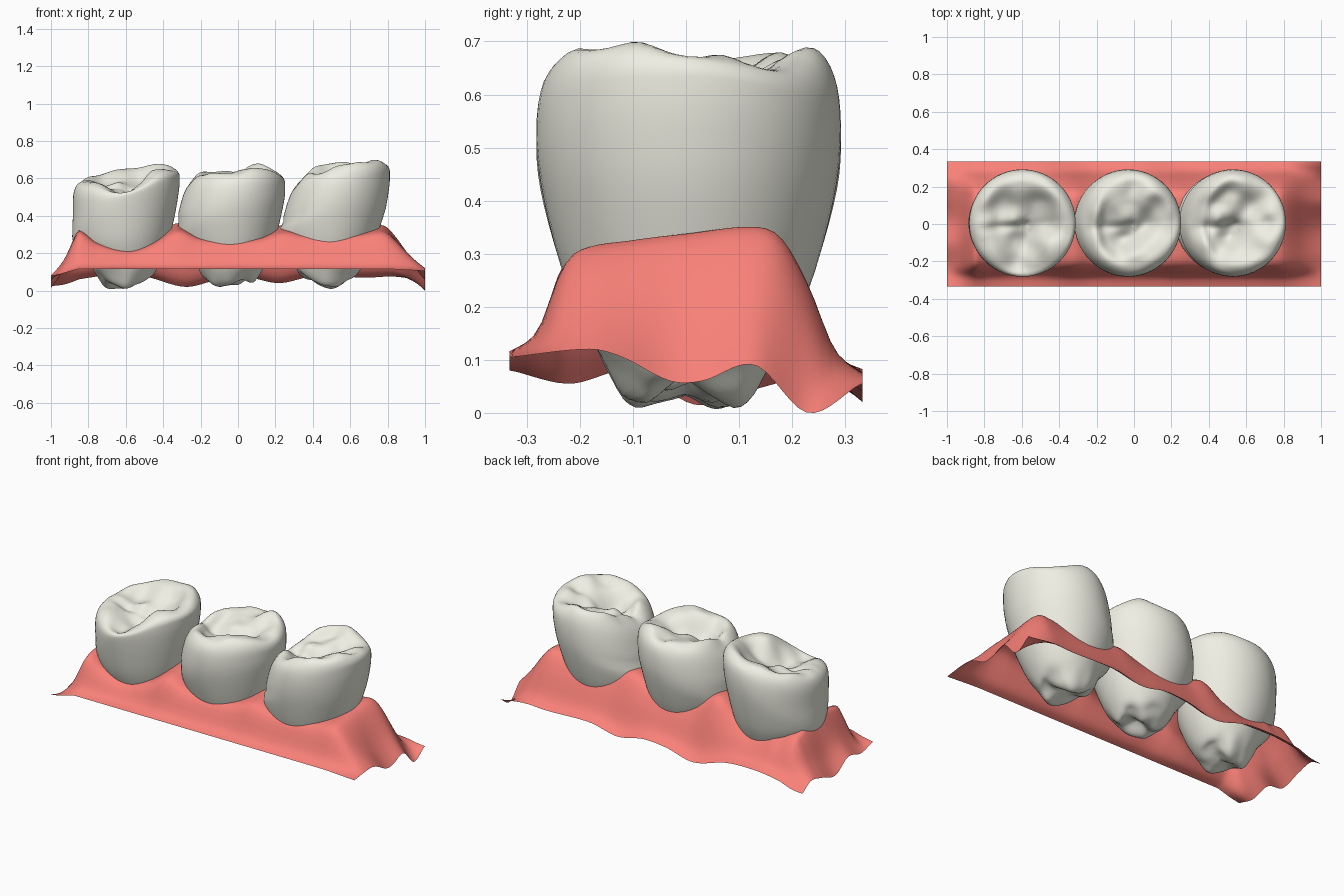
import bpy, math
from mathutils import noise, Vector

if "Cube" in bpy.data.objects:
    bpy.data.objects.remove(bpy.data.objects["Cube"])

def curve(pts, t):
    """Smooth interpolation through (x, value) points."""
    if t <= pts[0][0]:
        return pts[0][1]
    n = len(pts)
    for i in range(n - 1):
        (a, p), (b, q) = pts[i], pts[i + 1]
        if t <= b:
            s = lambda j: (pts[min(j + 1, n - 1)][1] - pts[max(j - 1, 0)][1]) / (pts[min(j + 1, n - 1)][0] - pts[max(j - 1, 0)][0])
            h, u = b - a, (t - a) / (b - a)
            return ((2*u**3 - 3*u*u + 1)*p + (u**3 - 2*u*u + u)*h*s(i)
                    + (3*u*u - 2*u**3)*q + (u**3 - u*u)*h*s(i + 1))
    return pts[-1][1]

def around(vals, ang):
    """Periodic interpolation of evenly spaced values around a circle."""
    n = len(vals)
    pts = [(i, vals[i % n]) for i in range(-2, n + 3)]
    return curve(pts, (ang / (2 * math.pi) * n) % n)

def make(name, verts, faces, color):
    me = bpy.data.meshes.new(name)
    me.from_pydata(verts, [], faces)
    me.polygons.foreach_set("use_smooth", [True] * len(faces))
    mat = bpy.data.materials.new(name + "_material")
    mat.diffuse_color = color
    mat.use_nodes = True
    mat.node_tree.nodes["Principled BSDF"].inputs["Base Color"].default_value = mat.diffuse_color
    me.materials.append(mat)
    ob = bpy.data.objects.new(name, me)
    bpy.context.collection.objects.link(ob)
    return ob

SEG, RINGS = 64, 52

def tooth(name, cx, rim, shift, belly, tilt, shave, low, seed):
    cy = 0.005
    mean = sum(rim) / len(rim)
    def point(t, a):
        c, s = math.cos(a), math.sin(a)
        top = around(rim, a)
        bot = low + 0.025 * c * c
        bulge = belly + tilt * c
        cut = shave * max(0, -c) ** 1.5
        # side outline from root centre, over the belly, to the chewing surface
        R = [(0, 0), (1, .09), (2, .15), (3, .2), (4, .245), (5, .284),
             (6, .279 - .6 * cut), (7, .232 - cut), (8, .155 - .5 * cut), (9, .075), (10, 0)]
        Z = [(0, low + .04), (1, bot), (2, .085), (3, .175), (4, .29 + tilt * .4 * c), (5, bulge),
             (6, .6 * top + .4 * bulge + .02), (7, top), (8, .7 * top + .3 * mean - .03),
             (9, mean - .05 + .015 * s), (10, mean - .06)]
        r, z = max(0, curve(R, t)), curve(Z, t)
        # root leans slightly; side towards -x stays full lower down
        lean = max(0.0, min(1.0, (0.45 - z) / 0.35)) if t < 5 else 0.0
        wide = 1 + 0.14 * max(0, 1 - abs(t - 4) / 1.3) * max(0, -c)
        x, y = min(r * wide, .285) * c, r * s
        # irregular cusps and pits on both ends
        if t > 6.2:
            q = noise.noise(Vector((x * 9 + seed, y * 9, seed)))
            pit = math.exp(-((x + .02) ** 2 + (y + .09) ** 2) / .004)
            groove = math.exp(-(y + .01 - .1 * x) ** 2 / .0007) * (1 if x < .03 else 0.2)
            z += min(1, (t - 6.2) / 1.5) * (.045 * q - .05 * pit - .018 * groove)
        elif t < 2.6:
            q = noise.noise(Vector((x * 11 + seed, y * 11, seed + 5)))
            z = max(.005, z + .045 * q * min(1, 2.6 - t))
        return (cx + shift * lean + x, cy + y, z)
    n = RINGS - 1
    verts = [point(k / RINGS * 10, 2 * math.pi * j / SEG) for k in range(1, RINGS) for j in range(SEG)]
    verts += [point(0, 0), point(10, 0)]
    faces = []
    for j in range(SEG):
        j2 = (j + 1) % SEG
        for k in range(n - 1):
            faces.append((k*SEG + j, k*SEG + j2, (k+1)*SEG + j2, (k+1)*SEG + j))
        faces.append((n * SEG, j2, j))
        faces.append((n * SEG + 1, (n-1)*SEG + j, (n-1)*SEG + j2))
    make(name, verts, faces, (0.86, 0.86, 0.77, 1))

# three molars: rim heights listed every 45 degrees from +x
tooth("left_molar", -0.597, [.645, .67, .65, .62, .59, .57, .52, .63], -.01, .48, .08, .0, .015, 1.3)
tooth("middle_molar", -0.033, [.62, .665, .635, .64, .60, .63, .625, .65], -.005, .45, .06, .05, .03, 4.7)
tooth("right_molar", 0.527, [.68, .65, .685, .645, .59, .625, .66, .695], -.045, .47, .105, .06, .03, 8.2)

# gum: open draped sheet
CREST = [(-1, .3), (-.85, .35), (-.75, .28), (-.58, .235), (-.45, .28), (-.325, .36), (-.2, .31),
         (-.03, .30), (.12, .31), (.24, .35), (.36, .33), (.5, .33), (.65, .335), (.77, .35), (1, .3)]
ACROSS = [(-.33, 0), (-.28, .18), (-.235, .66), (-.2, .82), (-.1, .9), (0, .95),
          (.13, 1), (.18, .92), (.23, .6), (.28, .16), (.33, 0)]
BACK = [(-1, .03), (-.85, .06), (-.7, .08), (-.5, .075), (-.28, .02), (-.1, .06), (.05, .07),
        (.22, .04), (.4, .075), (.7, .07), (.9, .08), (1, .06)]
END_R = [(-.33, .105), (-.18, .12), (-.12, .105), (-.03, .06), (.03, .06), (.13, .09), (.23, 0), (.33, .055)]
END_L = [(-.33, .08), (-.22, .055), (-.1, .08), (.02, .015), (.15, .05), (.25, .07), (.33, .025)]
ALONG = [(-1, 0), (-.93, .38), (-.85, 1), (-.8, 1), (.77, 1), (.83, .85), (.92, .4), (1, 0)]
NX, NY = 120, 44
verts, faces = [], []
for i in range(NX + 1):
    x = -1 + 2 * i / NX
    w, crest = min(1, max(0, curve(ALONG, x))), curve(CREST, x)
    for j in range(NY + 1):
        y = -.333 + .666 * j / NY
        v = j / NY
        edge = .116 * (1 - v) + curve(BACK, x) * v
        # the left end falls away towards the back
        drop = .08 * max(0, min(1, (-.72 - x) / .12)) * max(0, min(1, (y + .05) / .2))
        body = edge + (crest - drop - edge) * curve(ACROSS, y)
        end = curve(END_R if x > 0 else END_L, y)
        verts.append((x, y, max(0, w * body + (1 - w) * end)))
for i in range(NX):
    for j in range(NY):
        a = i * (NY + 1) + j
        faces.append((a, a + NY + 1, a + NY + 2, a + 1))
make("gum", verts, faces, (0.95, 0.22, 0.19, 1))
